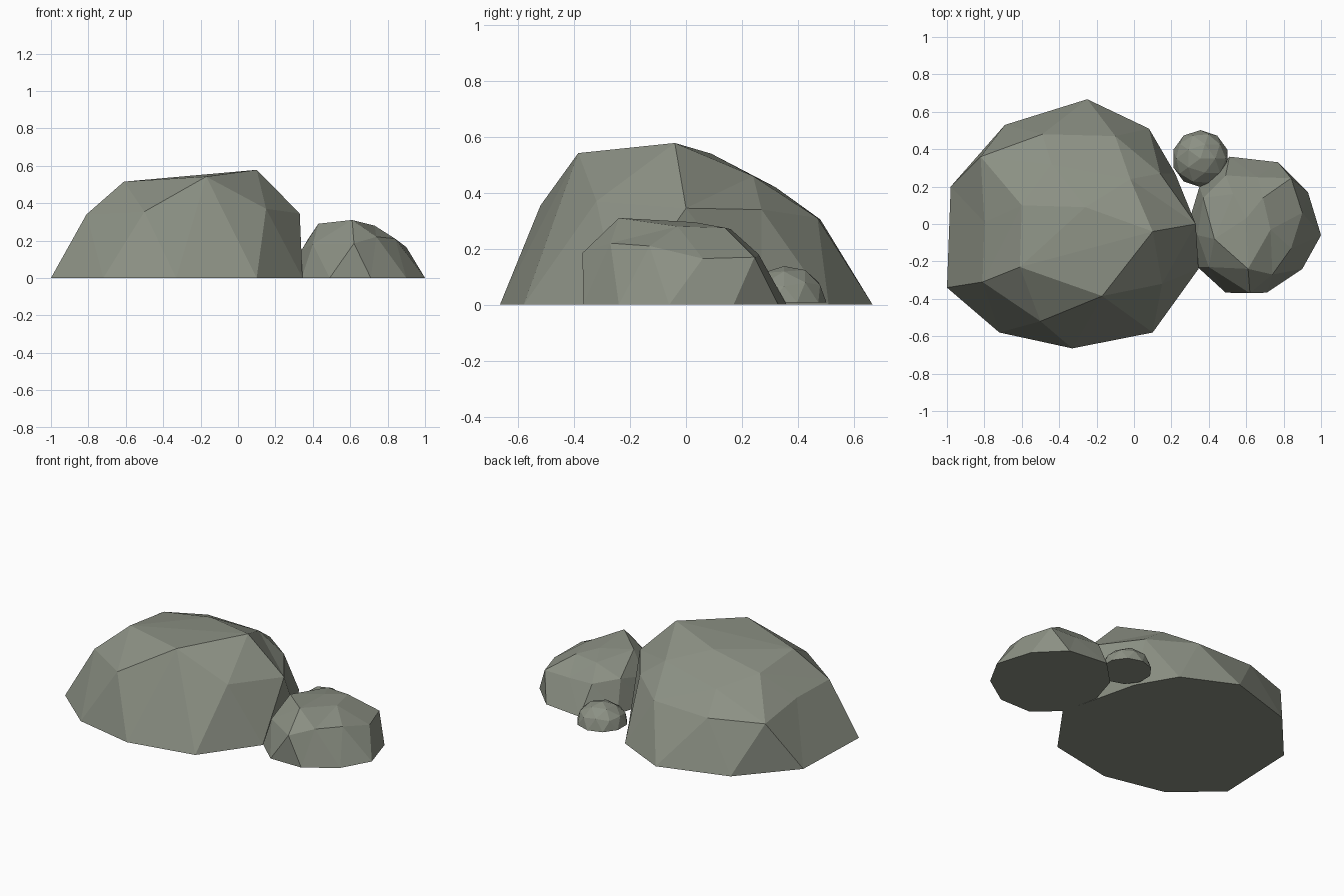
import bpy, bmesh, math

mat = bpy.data.materials.new("stone")
mat.diffuse_color = (0.26, 0.28, 0.23, 1)


def finish(bm, name):
    bmesh.ops.recalc_face_normals(bm, faces=bm.faces)
    me = bpy.data.meshes.new(name)
    bm.to_mesh(me)
    bm.free()
    me.materials.append(mat)
    bpy.context.collection.objects.link(bpy.data.objects.new(name, me))


def rock(name, top, crown, corners, mids, base):
    """Faceted dome: rings run counter-clockwise, 5 + 5 + 5 points over a 10-point base."""
    bm = bmesh.new()
    T = bm.verts.new(top)
    A = [bm.verts.new(p) for p in crown]
    I = [bm.verts.new(p) for p in corners]
    M = [bm.verts.new(p) for p in mids]
    E = [bm.verts.new((x, y, 0)) for x, y in base]
    for i in range(5):
        j = (i + 1) % 5
        a, b, c = E[2 * i], E[2 * i + 1], E[2 * j]
        for f in ((T, A[i], A[j]), (A[i], I[i], M[i]), (A[i], M[i], A[j]),
                  (A[j], M[i], I[j]), (I[i], a, b), (I[i], b, M[i]),
                  (M[i], b, c), (M[i], c, I[j])):
            bm.faces.new(f)
    bm.faces.new(E[::-1])
    finish(bm, name)


# Large boulder
rock("large_rock", (-0.26, 0.09, 0.54),
     [(-0.61, -0.23, 0.515), (0.10, -0.04, 0.578), (-0.02, 0.24, 0.46),
      (-0.44, 0.32, 0.42), (-0.60, 0.10, 0.48)],
     [(-0.50, -0.52, 0.355), (0.15, -0.32, 0.37), (0.14, 0.27, 0.34),
      (-0.49, 0.48, 0.305), (-0.80, 0.01, 0.34)],
     [(-0.17, -0.385, 0.542), (0.33, 0.0, 0.345), (-0.10, 0.47, 0.31),
      (-0.82, 0.36, 0.31), (-0.81, -0.31, 0.34)],
     [(-0.72, -0.58), (-0.33, -0.665), (0.10, -0.58), (0.345, -0.24), (0.22, 0.27),
      (0.08, 0.51), (-0.25, 0.667), (-0.69, 0.53), (-0.98, 0.20), (-1.0, -0.34)])

# Medium boulder
rock("medium_rock", (0.60, 0.03, 0.295),
     [(0.61, -0.24, 0.31), (0.73, -0.03, 0.28), (0.69, 0.14, 0.275),
      (0.53, 0.16, 0.27), (0.43, -0.08, 0.29)],
     [(0.62, -0.37, 0.185), (0.84, -0.13, 0.21), (0.84, 0.245, 0.17),
      (0.49, 0.26, 0.18), (0.34, -0.06, 0.15)],
     [(0.74, -0.27, 0.22), (0.90, 0.06, 0.165), (0.66, 0.25, 0.17),
      (0.37, 0.14, 0.20), (0.40, -0.23, 0.18)],
     [(0.49, -0.367), (0.71, -0.367), (0.90, -0.24), (1.0, -0.06), (0.93, 0.17),
      (0.77, 0.33), (0.51, 0.36), (0.35, 0.20), (0.29, 0.0), (0.34, -0.23)])

# Pebble: squashed icosphere flattened underneath
bm = bmesh.new()
bmesh.ops.create_icosphere(bm, subdivisions=2, radius=1)
low = [v for v in bm.verts if v.co.z < -0.1]
bmesh.ops.delete(bm, geom=low, context='VERTS')
bmesh.ops.holes_fill(bm, edges=[e for e in bm.edges if e.is_boundary], sides=0)
for v in bm.verts:
    x, y, z = v.co
    v.co = (0.355 + 0.152 * x, 0.35 + 0.152 * y, 0.008 + z * (0.13 + 0.012 * y))
finish(bm, "small_rock")
